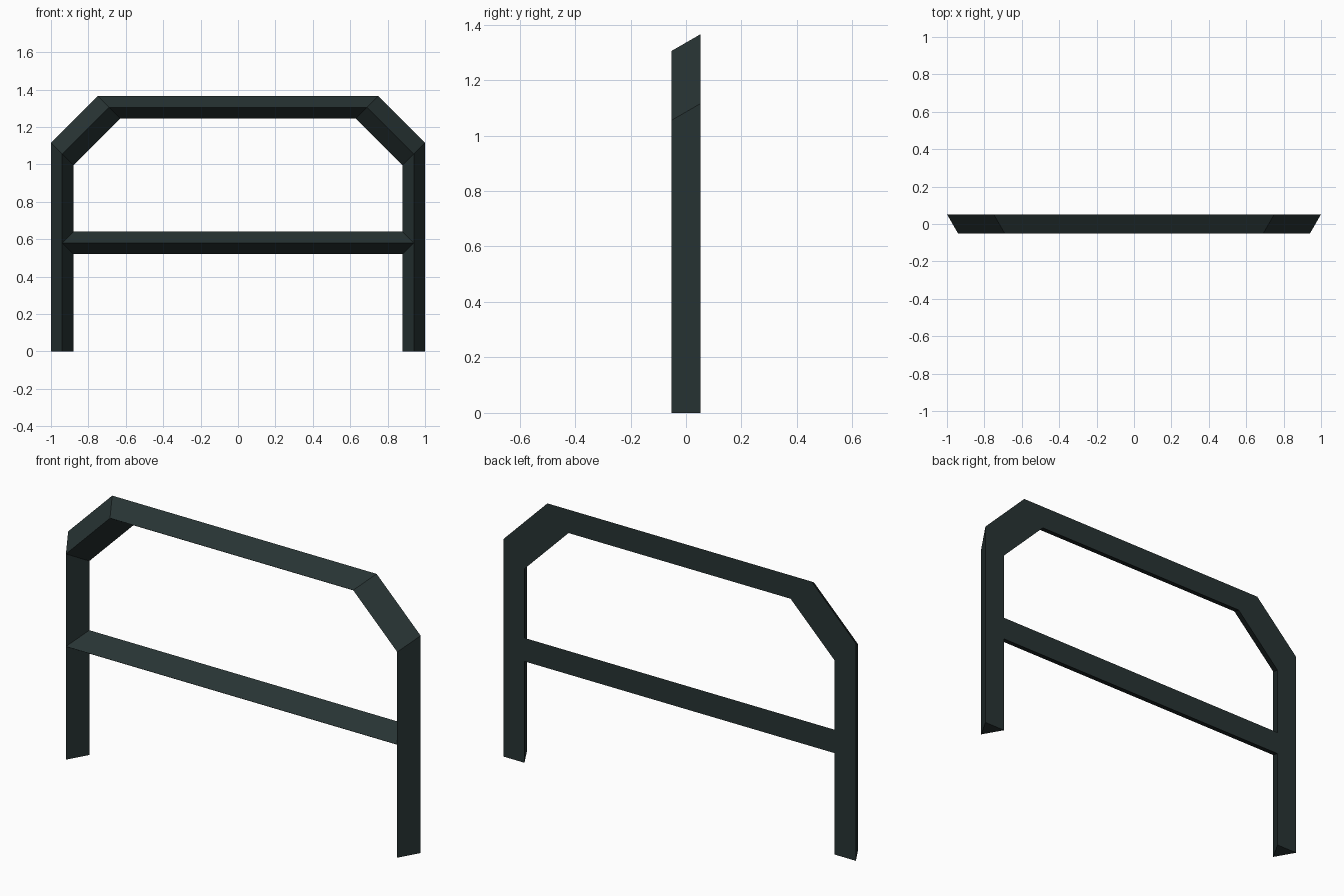
import bpy, bmesh

if "Cube" in bpy.data.objects:
    bpy.data.objects.remove(bpy.data.objects["Cube"])

HALF = 0.06      # half width of the triangular tube
DEPTH = 0.052    # half depth, ridge towards -y

paint = bpy.data.materials.new("dark green grey")
paint.diffuse_color = (0.021, 0.034, 0.034, 1)
paint.use_nodes = True
paint.node_tree.nodes["Principled BSDF"].inputs["Base Color"].default_value = paint.diffuse_color


def sweep(name, path, cap, ridge_extra=0.0):
    """Triangular tube through (x, z, outward dx, outward dz) stations."""
    bm = bmesh.new()
    rings = []
    for x, z, dx, dz, ridge_dx in path:
        rings.append([
            bm.verts.new((x + dx * HALF, DEPTH, z + dz * HALF)),
            bm.verts.new((x + ridge_dx, -DEPTH, z)),
            bm.verts.new((x - dx * HALF, DEPTH, z - dz * HALF))])
    for a, b in zip(rings, rings[1:]):
        for i in range(3):
            j = (i + 1) % 3
            bm.faces.new((a[i], a[j], b[j], b[i]))
    if cap:
        bm.faces.new(rings[0])
        bm.faces.new(rings[-1])
    bmesh.ops.recalc_face_normals(bm, faces=bm.faces)
    mesh = bpy.data.meshes.new(name)
    bm.to_mesh(mesh)
    bm.free()
    mesh.materials.append(paint)
    obj = bpy.data.objects.new(name, mesh)
    bpy.context.collection.objects.link(obj)
    return obj


# Hoop: legs, chamfered corners and top rail in one sweep
right = [(0.94, 0, 1, 0, 0), (0.94, 1.055, 1, 1, 0), (0.69, 1.305, 1, 1, 0)]
left = [(-x, z, -dx, dz, 0) for x, z, dx, dz, _ in reversed(right)]
sweep("hoop_frame", right + left, True)

# Cross rail, ends mitred to sit against the inner faces of the legs
sweep("cross_rail", [(0.88, 0.58, 0, 1, HALF), (-0.88, 0.58, 0, 1, -HALF)], True)
